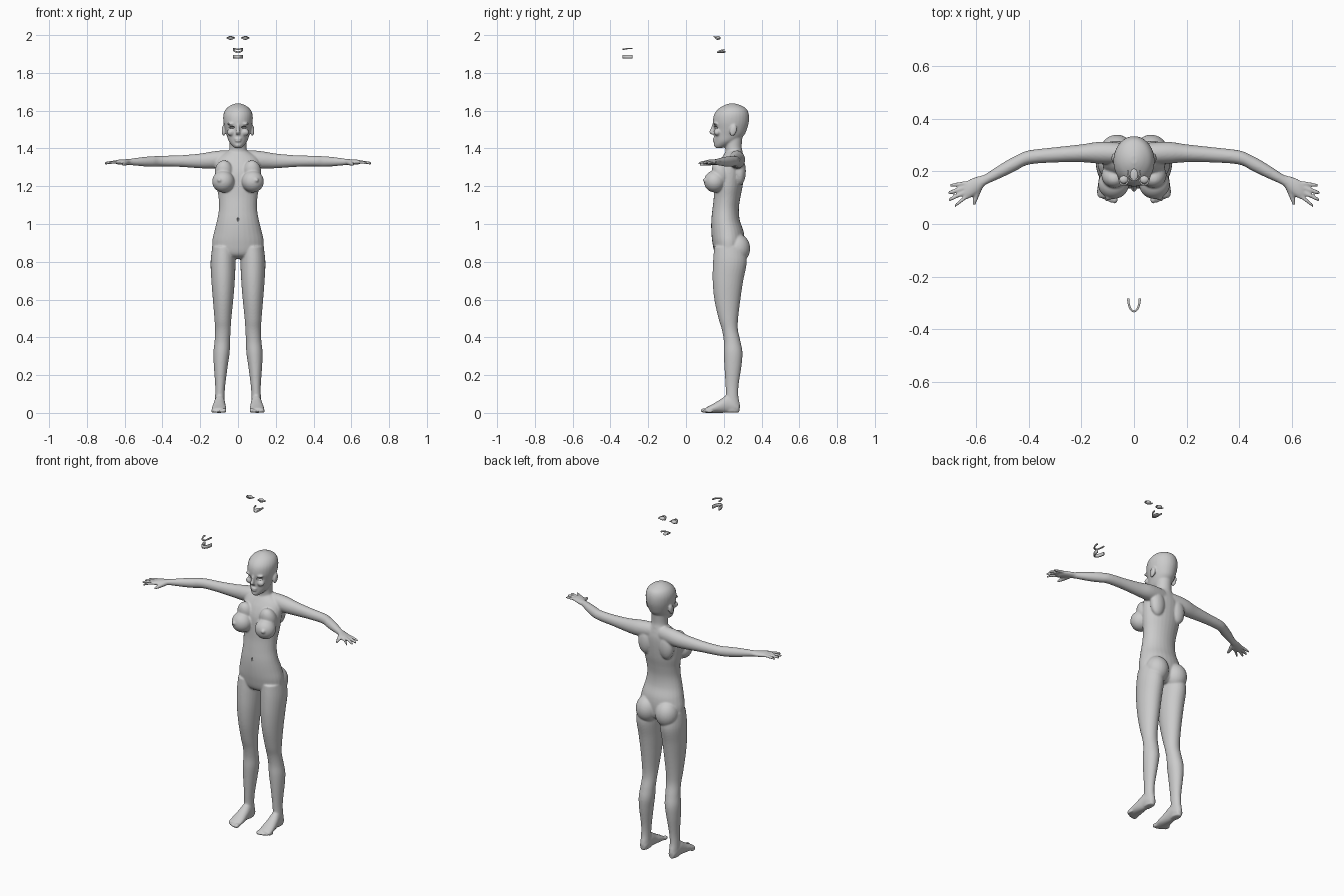
import bpy, bmesh, math
from mathutils import Vector, Matrix

bm = bmesh.new()
X, Y, Z = Vector((1, 0, 0)), Vector((0, 1, 0)), Vector((0, 0, 1))


def spline(keys, steps=5):
    """Catmull-Rom through tuples of any length."""
    out, n = [], len(keys)
    for i in range(n - 1):
        p = [keys[max(0, min(n - 1, i + k))] for k in (-1, 0, 1, 2)]
        for s in range(steps):
            t = s / steps
            out.append([0.5 * (2 * b + (c - a) * t + (2 * a - 5 * b + 4 * c - d) * t * t
                        + (3 * b - a - 3 * c + d) * t ** 3) for a, b, c, d in zip(*p)])
    return out + [list(keys[-1])]


def tube(bm, keys, u, v, n=28, steps=5):
    """Loft ellipses; each key is x, y, z, radius along u, radius along v."""
    rings = []
    for x, y, z, a, b in spline(keys, steps):
        c = Vector((x, y, z))
        rings.append([bm.verts.new(c + u * a * math.cos(k * math.tau / n)
                                   + v * b * math.sin(k * math.tau / n)) for k in range(n)])
    for r, q in zip(rings, rings[1:]):
        for k in range(n):
            bm.faces.new((r[k], r[(k + 1) % n], q[(k + 1) % n], q[k]))
    bm.faces.new(rings[0])
    bm.faces.new(rings[-1])


def column(keys):
    """Upright loft; each key is z, centre x, half width, front y, back y."""
    tube(bm, [(cx, (f + b) / 2, z, w, (b - f) / 2) for z, cx, w, f, b in keys], X, Y)


def ball(bm, loc, r, tilt=0, axis='X'):
    m = Matrix.Translation(loc) @ Matrix.Rotation(tilt, 4, axis) @ Matrix.Diagonal((*r, 1))
    bmesh.ops.create_uvsphere(bm, u_segments=24, v_segments=16, radius=1, matrix=m)


def finish(bm, name, smooth=True):
    bmesh.ops.recalc_face_normals(bm, faces=bm.faces)
    me = bpy.data.meshes.new(name)
    bm.to_mesh(me)
    bm.free()
    for p in me.polygons:
        p.use_smooth = smooth
    ob = bpy.data.objects.new(name, me)
    bpy.context.collection.objects.link(ob)
    return ob


# Torso and neck
column([(z, 0, w, f, b) for z, w, f, b in (
    (.815, .05, .19, .27), (.84, .125, .155, .30), (.90, .137, .14, .31), (.96, .126, .134, .305),
    (1.02, .111, .134, .285), (1.08, .101, .14, .28), (1.14, .103, .147, .288),
    (1.20, .113, .15, .30), (1.27, .12, .155, .308), (1.32, .118, .172, .31),
    (1.355, .10, .192, .305), (1.385, .055, .212, .298))])
column([(1.34, 0, .06, .20, .305), (1.38, 0, .05, .208, .30), (1.41, 0, .045, .207, .295),
        (1.47, 0, .046, .20, .30)])

# Skull and jaw
column([(z, 0, w, f, b) for z, w, f, b in (
    (1.402, .016, .158, .19), (1.418, .034, .15, .235), (1.44, .05, .15, .275),
    (1.47, .06, .148, .308), (1.50, .069, .148, .322), (1.54, .077, .142, .333),
    (1.58, .077, .149, .333), (1.61, .063, .172, .32), (1.629, .037, .203, .288),
    (1.638, .012, .23, .26))])

# Nose, lips and chin
tube(bm, [(0, .147, 1.53, .007, .008), (0, .141, 1.505, .008, .011),
          (0, .135, 1.487, .011, .013), (0, .143, 1.474, .011, .010)], X, Y, 16)
ball(bm, (0, .149, 1.4505), (.021, .009, .005))
ball(bm, (0, .150, 1.4395), (.018, .010, .006))
ball(bm, (0, .161, 1.417), (.018, .014, .012))

for s in (-1, 1):
    # Ears, brows and cheeks
    ball(bm, (s * .076, .25, 1.495), (.010, .019, .031), -.25)
    ball(bm, (s * .035, .157, 1.53), (.024, .012, .007))
    ball(bm, (s * .037, .165, 1.485), (.022, .018, .018))

    # Bust and buttocks
    ball(bm, (s * .078, .152, 1.225), (.059, .057, .058))
    ball(bm, (s * .074, .186, 1.27), (.05, .045, .07), .35)
    ball(bm, (s * .098, .102, 1.232), (.012, .013, .012))
    ball(bm, (s * .065, .272, .87), (.066, .068, .078))

    # Shoulder blade
    ball(bm, (s * .07, .285, 1.28), (.045, .032, .075))

    # Legs
    column([(z, s * c, w, f, b) for z, c, w, f, b in (
        (.88, .076, .060, .15, .31), (.80, .079, .066, .143, .322), (.70, .079, .062, .141, .303),
        (.60, .079, .054, .15, .288), (.50, .080, .045, .172, .276), (.44, .080, .041, .19, .275),
        (.38, .083, .041, .20, .288), (.32, .087, .043, .20, .299), (.25, .091, .037, .203, .294),
        (.15, .094, .027, .209, .279), (.09, .096, .025, .211, .277), (.04, .096, .026, .20, .286),
        (.004, .096, .022, .205, .282))])

    # Feet with five toes
    tube(bm, [(s * c, y, h / 2, w, h / 2) for y, c, w, h in (
        (.28, .096, .018, .05), (.255, .096, .026, .075), (.22, .097, .029, .095),
        (.18, .099, .034, .07), (.14, .10, .039, .046), (.11, .101, .038, .03),
        (.10, .101, .034, .024))], X, Z)
    for i in range(5):
        r = .0125 if i == 0 else .009 - .0005 * i
        ball(bm, (s * (.073 + .0155 * i), .097 + .0017 * i * i, r), (r, .02, r))

    # Arms
    tube(bm, [(s * x, y, z, a, b) for x, y, z, a, b in (
        (.03, .268, 1.345, .038, .045), (.09, .27, 1.342, .042, .047), (.14, .271, 1.338, .041, .045),
        (.20, .269, 1.334, .034, .039), (.30, .263, 1.333, .029, .031), (.40, .253, 1.333, .027, .028),
        (.45, .231, 1.331, .029, .028), (.50, .205, 1.330, .027, .025), (.56, .172, 1.329, .021, .018),
        (.585, .156, 1.328, .023, .015))], Y, Z)

    # Palm
    tube(bm, [(s * x, y, z, a, b) for x, y, z, a, b in (
        (.565, .169, 1.329, .019, .015), (.595, .150, 1.328, .031, .015),
        (.625, .134, 1.328, .036, .014), (.645, .124, 1.327, .033, .010))], Y, Z)

    # Fingers and thumb
    for (x0, y0), (x1, y1), r in (((.625, .158), (.700, .147), .0078), ((.635, .141), (.708, .118), .0085),
                                  ((.638, .123), (.704, .092), .0088), ((.632, .108), (.682, .069), .0085)):
        tube(bm, [(s * (x0 + (x1 - x0) * t), y0 + (y1 - y0) * t, 1.329 - .008 * t * t, r * k, r * k)
                  for t, k in ((0, 1), (.5, 1), (.93, .85), (1, .45))], Y, Z, 14)
    tube(bm, [(s * x, y, z, r, r) for x, y, z, r in (
        (.588, .142, 1.326, .015), (.597, .115, 1.321, .012), (.605, .09, 1.317, .0095),
        (.609, .072, 1.315, .006))], X, Z, 14)

# Fuse everything into one smooth skin
body = finish(bm, "body")
rem = body.modifiers.new("fuse", 'REMESH')
rem.mode, rem.voxel_size, rem.use_smooth_shade = 'VOXEL', .0046, True
sm = body.modifiers.new("soften", 'SMOOTH')
sm.factor, sm.iterations = .5, 8

# Eye openings and navel are cut from the skin
cut = bmesh.new()
for s in (-1, 1):
    ball(cut, (s * .034, .155, 1.511), (.016, .022, .0065), s * .12, 'Y')
ball(cut, (0, .133, 1.025), (.005, .008, .011))
cutter = finish(cut, "opening_cutter")
cutter.hide_render = True
cutter.hide_set(True)
bo = body.modifiers.new("openings", 'BOOLEAN')
bo.operation, bo.object, bo.solver = 'DIFFERENCE', cutter, 'EXACT'


def arch(name, loc, rx, ry, h, t, rise=0, n=20):
    """Horseshoe strip open to the back; rise lifts its two ends."""
    b, rows = bmesh.new(), []
    for i in range(n + 1):
        a = math.pi * (1 + i / n)
        rows.append([b.verts.new((loc[0] + (rx + o) * math.cos(a), loc[1] + (ry + o) * math.sin(a),
                                  loc[2] + z + rise * math.cos(a) ** 2))
                     for o, z in ((0, -h / 2), (-t, -h / 2), (-t, h / 2), (0, h / 2))])
    for r, q in zip(rows, rows[1:]):
        for k in range(4):
            b.faces.new((r[k], r[(k + 1) % 4], q[(k + 1) % 4], q[k]))
    b.faces.new(rows[0])
    b.faces.new(rows[-1])
    return finish(b, name)


# Loose dental arches in front of the head
arch("upper_teeth", (0, -.284, 1.925), .026, .052, .006, .008, .005)
arch("lower_teeth", (0, -.284, 1.885), .026, .052, .018, .008)

# Loose mouth lining and tongue above the head
arch("mouth_lining", (0, .205, 1.908), .027, .042, .008, .006, .014)
tongue = bmesh.new()
ball(tongue, (0, .187, 1.911), (.015, .024, .006))
finish(tongue, "tongue")

# Loose eyes with lash strips above the head
for s in (-1, 1):
    eye = bmesh.new()
    ball(eye, (s * .039, .169, 1.985), (.017, .015, .010))
    finish(eye, "eye")
    arch("eyelash", (s * .039, .18, 1.992), .023, .034, .005, .005, -.008)
